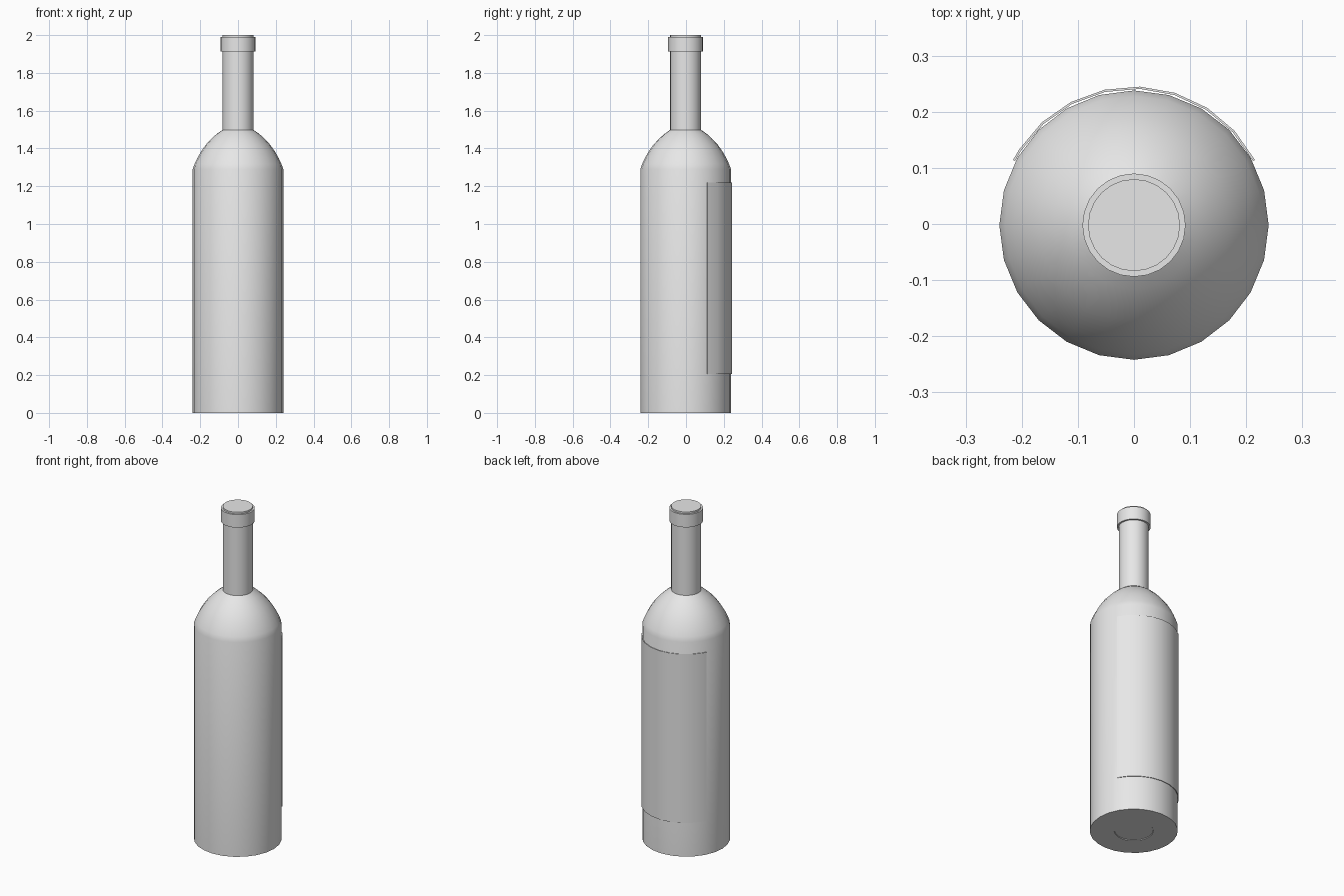
import bpy, bmesh, math

cube = bpy.data.objects.get("Cube")
if cube:
    bpy.data.objects.remove(cube, do_unlink=True)

GREY = (0.8, 0.8, 0.8, 1.0)
mat = bpy.data.materials.new("plain grey")
mat.use_nodes = True
mat.diffuse_color = GREY
mat.node_tree.nodes["Principled BSDF"].inputs["Base Color"].default_value = GREY

CENTRE_Y = -0.002


def finish(name, bm, angle=30):
    """Turn a bmesh into a smooth-shaded object with sharp edges kept."""
    bmesh.ops.recalc_face_normals(bm, faces=bm.faces)
    mesh = bpy.data.meshes.new(name)
    bm.to_mesh(mesh)
    bm.free()
    mesh.materials.append(mat)
    obj = bpy.data.objects.new(name, mesh)
    bpy.context.collection.objects.link(obj)
    bpy.ops.object.select_all(action='DESELECT')
    obj.select_set(True)
    bpy.context.view_layer.objects.active = obj
    bpy.ops.object.shade_smooth_by_angle(angle=math.radians(angle))
    return obj


def lathe(name, profile, sides=24, closed=False):
    """Revolve (radius, z) points; an open profile gets flat end caps."""
    bm = bmesh.new()
    rings = []
    for r, z in profile:
        rings.append([bm.verts.new((r * math.cos(2 * math.pi * i / sides),
                                    r * math.sin(2 * math.pi * i / sides) + CENTRE_Y, z))
                      for i in range(sides)])
    pairs = list(zip(rings, rings[1:]))
    if closed:
        pairs.append((rings[-1], rings[0]))
    else:
        bm.faces.new(rings[0])
        bm.faces.new(rings[-1])
    for low, high in pairs:
        for i in range(sides):
            j = (i + 1) % sides
            bm.faces.new((low[i], low[j], high[j], high[i]))
    return finish(name, bm)


# Body with a shallow base recess and a domed shoulder
body = [(0.105, 0.004), (0.107, 0.0), (0.24, 0.0), (0.24, 1.29),
        (0.23, 1.318), (0.215, 1.35), (0.195, 1.385), (0.17, 1.42),
        (0.143, 1.449), (0.114, 1.476), (0.082, 1.498)]
lathe("bottle_body", body)

# Neck, ending in the flat top of the stopper
lathe("neck", [(0.082, 1.49), (0.082, 2.0)])

# Collar around the mouth
lathe("mouth_collar", [(0.08, 1.912), (0.092, 1.912), (0.092, 1.99), (0.08, 1.99)],
      closed=True)

# Thin curved label wrapped around the back
angles = [27.5 + 15 * k for k in range(9)] + [152.5]
bm = bmesh.new()
columns = []
for a in map(math.radians, angles):
    columns.append([bm.verts.new((r * math.cos(a), r * math.sin(a) + 0.002, z))
                    for r, z in ((0.239, 0.205), (0.243, 0.205), (0.243, 1.22), (0.239, 1.22))])
for a, b in zip(columns, columns[1:]):
    for k in range(4):
        m = (k + 1) % 4
        bm.faces.new((a[k], a[m], b[m], b[k]))
bm.faces.new(columns[0])
bm.faces.new(columns[-1])
finish("label", bm)
